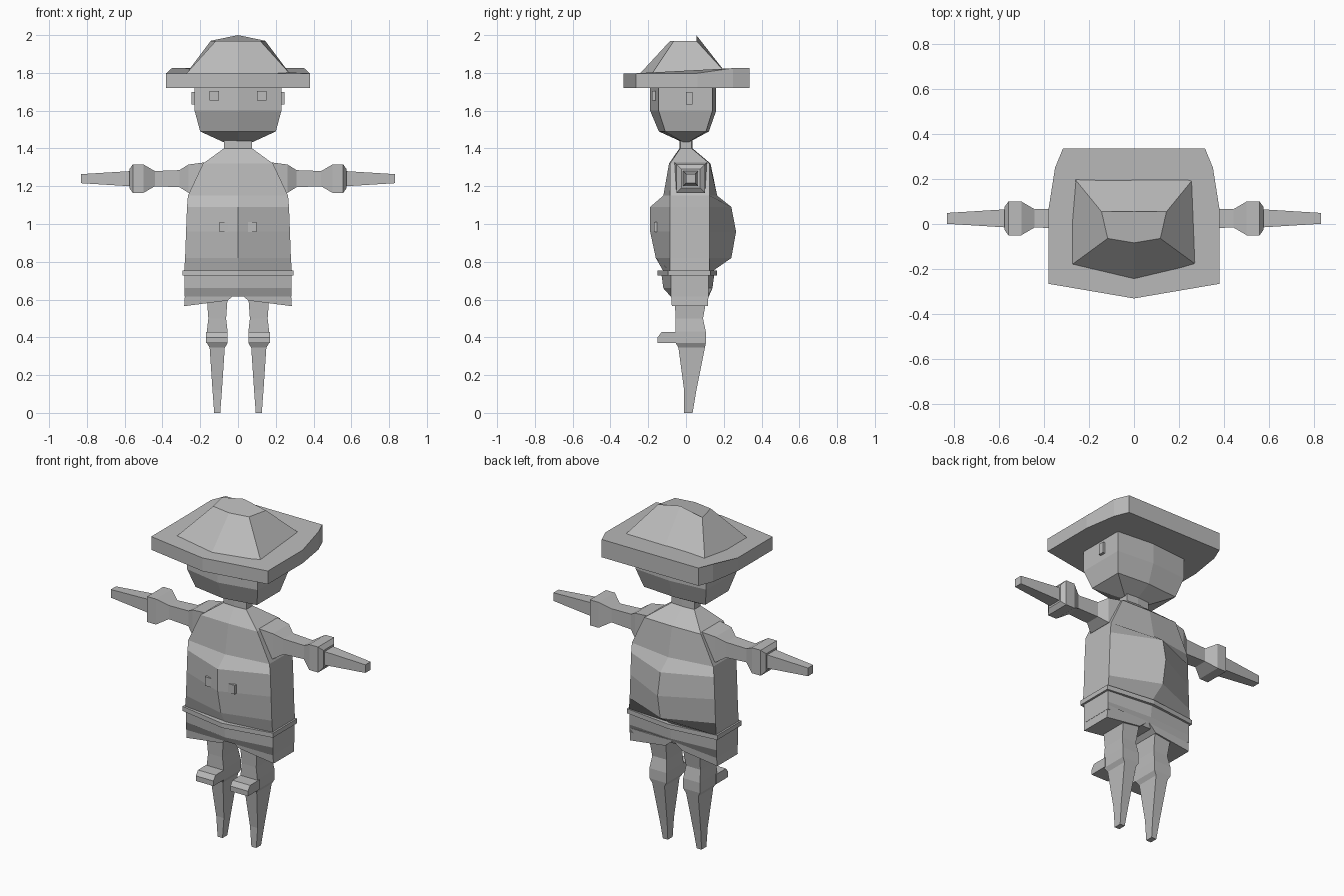
import bpy, bmesh

default_cube = bpy.data.objects.get("Cube")
if default_cube:
    bpy.data.objects.remove(default_cube)

grey = (.5, .5, .5, 1)
material = bpy.data.materials.new("plain grey")
material.use_nodes = True
material.diffuse_color = grey
material.node_tree.nodes["Principled BSDF"].inputs["Base Color"].default_value = grey


def loft(name, rings, side=1):
    """Skin matching rings of points and cap both ends; side mirrors in x."""
    mesh_builder = bmesh.new()
    loops = [[mesh_builder.verts.new((x * side, y, z)) for x, y, z in ring]
             for ring in rings]
    for lower, upper in zip(loops, loops[1:]):
        for i in range(len(lower)):
            mesh_builder.faces.new((lower[i - 1], lower[i], upper[i], upper[i - 1]))
    mesh_builder.faces.new(loops[0])
    mesh_builder.faces.new(loops[-1])
    bmesh.ops.recalc_face_normals(mesh_builder, faces=mesh_builder.faces)
    mesh = bpy.data.meshes.new(name)
    mesh_builder.to_mesh(mesh)
    mesh_builder.free()
    mesh.materials.append(material)
    bpy.context.collection.objects.link(bpy.data.objects.new(name, mesh))


def creased(height, width, front, back, nose, spine):
    """Level section with straight sides and a crease down the front and back."""
    return [(-width, front, height), (0, nose, height), (width, front, height),
            (width, back, height), (0, spine, height), (-width, back, height)]


def level(height, middle, half, front, back):
    """Level rectangle, centred on middle in x."""
    inner, outer = middle - half, middle + half
    return [(inner, front, height), (outer, front, height),
            (outer, back, height), (inner, back, height)]


def upright(x, half, centre_y=.025, centre_z=1.24):
    """Upright square section for the outstretched arm."""
    front, back = centre_y - half, centre_y + half
    bottom, top = centre_z - half, centre_z + half
    return [(x, front, bottom), (x, back, bottom), (x, back, top), (x, front, top)]


def block(name, centre, size, side):
    """Plain box from its centre and size."""
    x, y, z = centre
    width, depth, height = size
    loft(name, [level(z + end * height / 2, x, width / 2, y - depth / 2, y + depth / 2)
                for end in (-1, 1)], side)


# Hat crown: the top is the base drawn in, with a peak at the back
crown_base = creased(1.795, .275, -.18, .215, -.245, .215)
crown_top = [(x * (.47 + y / 4), y * .3 - .01, 2 if x == 0 and y > 0 else 1.97)
             for x, y, z in crown_base]
loft("hat_crown", [crown_base, crown_top])

# Hat brim: pointed in front, with a raised back edge
brim_side = [(.38, -.265), (.38, .06), (.35, .25), (.315, .335)]
brim = [(0, -.33)] + brim_side + [(-x, y) for x, y in reversed(brim_side)]
loft("hat_brim", [[(x, y, 1.72) for x, y in brim],
                  [(x, y, 1.825 if y > .2 else 1.798) for x, y in brim]])

# Head: one section shrinking to the chin, faster in depth than in width
head_rings = []
for height, scale in ((1.74, 1), (1.6, 1), (1.49, .87), (1.435, .35)):
    section = creased(height, .23, -.145, .14, -.19, .16)
    head_rings.append([(x * scale, y * scale ** 2, z) for x, y, z in section])
loft("head", head_rings)

# Neck
neck_rings = [creased(height, .075, -.03, .03, -.035, .035) for height in (1.45, 1.4)]
loft("neck", neck_rings)

# Shirt: constant side panels, a creased belly and a humped back
shirt_rings = [neck_rings[-1]]
for height, width, nose, spine in ((1.32, .185, -.09, .13), (1.15, .265, -.12, .165),
                                   (1.09, .27, -.19, .24), (.96, .275, -.19, .265),
                                   (.82, .28, -.16, .24), (.75, .285, -.12, .14)):
    shirt_rings.append(creased(height, width, -.085, .125, nose, spine))
loft("shirt", shirt_rings)

# Belt and hips
loft("belt", [creased(height, .295, -.095, .13, -.15, .165) for height in (.755, .728)])
loft("hips", [creased(height, .283, -.08, .12, -reach, reach + .02)
              for height, reach in ((.735, .13), (.66, .12), (.615, .08))])

for label, side in (("left_", 1), ("right_", -1)):
    # Trouser leg with its hem slanting down outwards
    hem = level(.595, .17, .115, -.075, .115)
    hem = [(x, y, z - .03 if x > .1 else z) for x, y, z in hem]
    loft(label + "trouser_leg", [level(.64, .14, .14, -.08, .12), hem], side)

    # Leg narrowing to a peg foot
    leg_rings = [level(height, .11, half, front, back) for height, half, front, back in (
        (.61, .055, -.06, .11), (.5, .047, -.055, .09), (.43, .055, -.055, .105),
        (.37, .055, -.055, .105), (.345, .04, -.04, .1), (.12, .025, -.01, .055),
        (0, .016, -.01, .035))]
    loft(label + "leg", leg_rings, side)

    # Knee guard with a bevelled front edge
    guard = [(-.04, .37), (-.15, .37), (-.15, .4), (-.13, .427), (-.04, .427)]
    loft(label + "knee_guard", [[(x, y, z) for y, z in guard] for x in (.055, .17)], side)

    # Sleeve, cuff and hand
    arm_parts = {
        "sleeve": ((.15, .085), (.185, .085), (.262, .075), (.31, .045), (.45, .04)),
        "cuff": ((.44, .04), (.5, .075), (.557, .075), (.575, .05)),
        "hand": ((.57, .04), (.83, .024)),
    }
    for part, sections in arm_parts.items():
        loft(label + part, [upright(x, half) for x, half in sections], side)

    # Eye, ear and shirt button
    block(label + "eye", (.125, -.165, 1.68), (.05, .03, .05), side)
    block(label + "ear", (.23, .017, 1.665), (.03, .035, .065), side)
    block(label + "button", (.075, -.15, .985), (.045, .04, .053), side)
